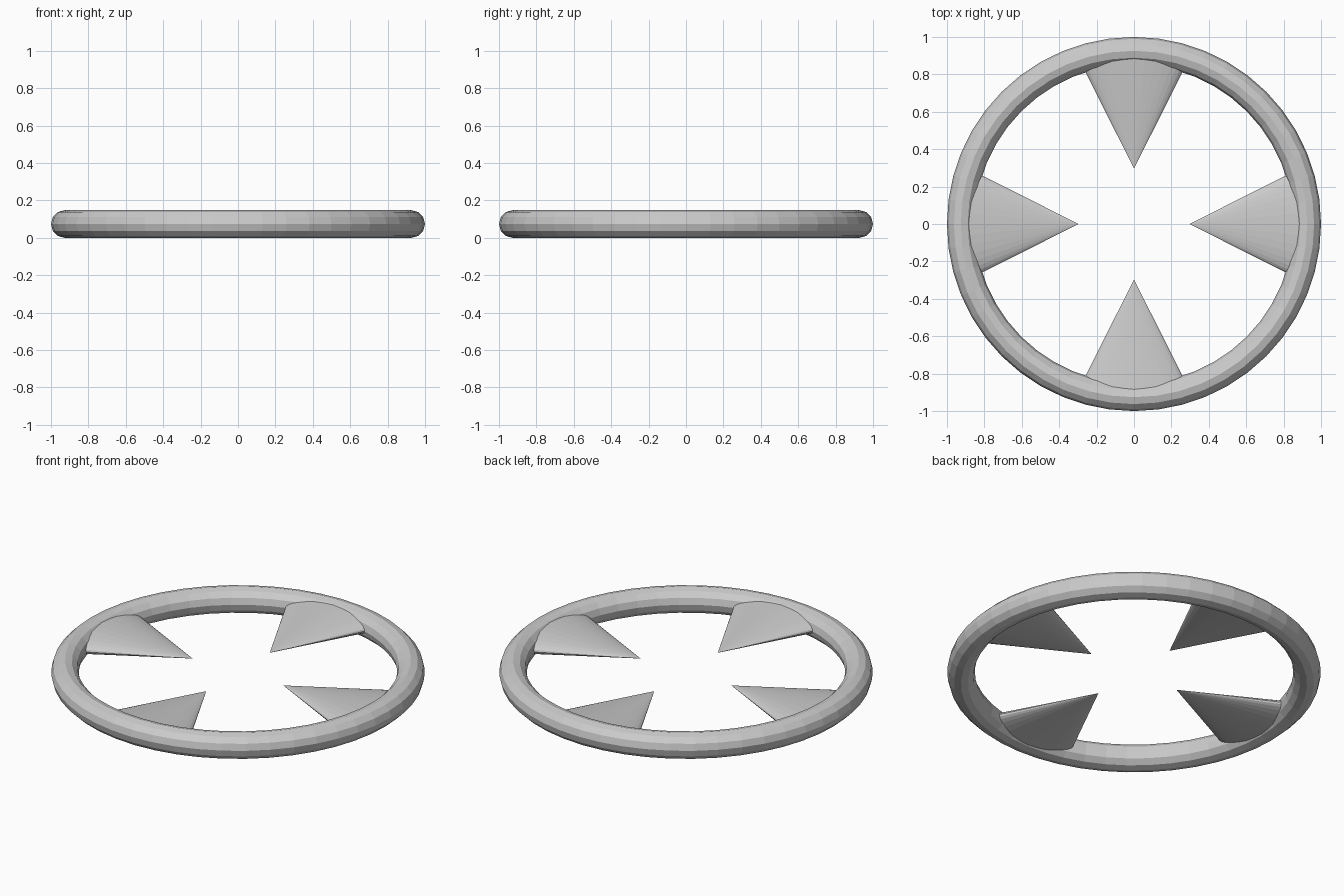
import bpy
from math import pi, cos, sin

if "Cube" in bpy.data.objects:
    bpy.data.objects.remove(bpy.data.objects["Cube"])

RING_R, TUBE_R = 0.926, 0.074
TIP, BASE = 0.296, 0.89      # radial start and end of each spoke
HALF_WIDTH = 0.298
FLATTEN = 0.2

# Outer ring
bpy.ops.mesh.primitive_torus_add(
    major_radius=RING_R, minor_radius=TUBE_R,
    major_segments=48, minor_segments=12, location=(0, 0, TUBE_R))
bpy.context.object.name = "outer_ring"


def add_spoke(index):
    """Flattened cone with its tip pointing at the centre."""
    angle = index * pi / 2
    mid = (TIP + BASE) / 2
    bpy.ops.mesh.primitive_cone_add(
        vertices=32, radius1=HALF_WIDTH, radius2=0, depth=BASE - TIP,
        location=(mid * cos(angle), mid * sin(angle), TUBE_R),
        rotation=(0, -pi / 2, angle))
    spoke = bpy.context.object
    spoke.name = f"inner_spoke_{index + 1}"
    spoke.scale.x = FLATTEN   # local x points along world z


# Four inward-pointing spokes
for i in range(4):
    add_spoke(i)
